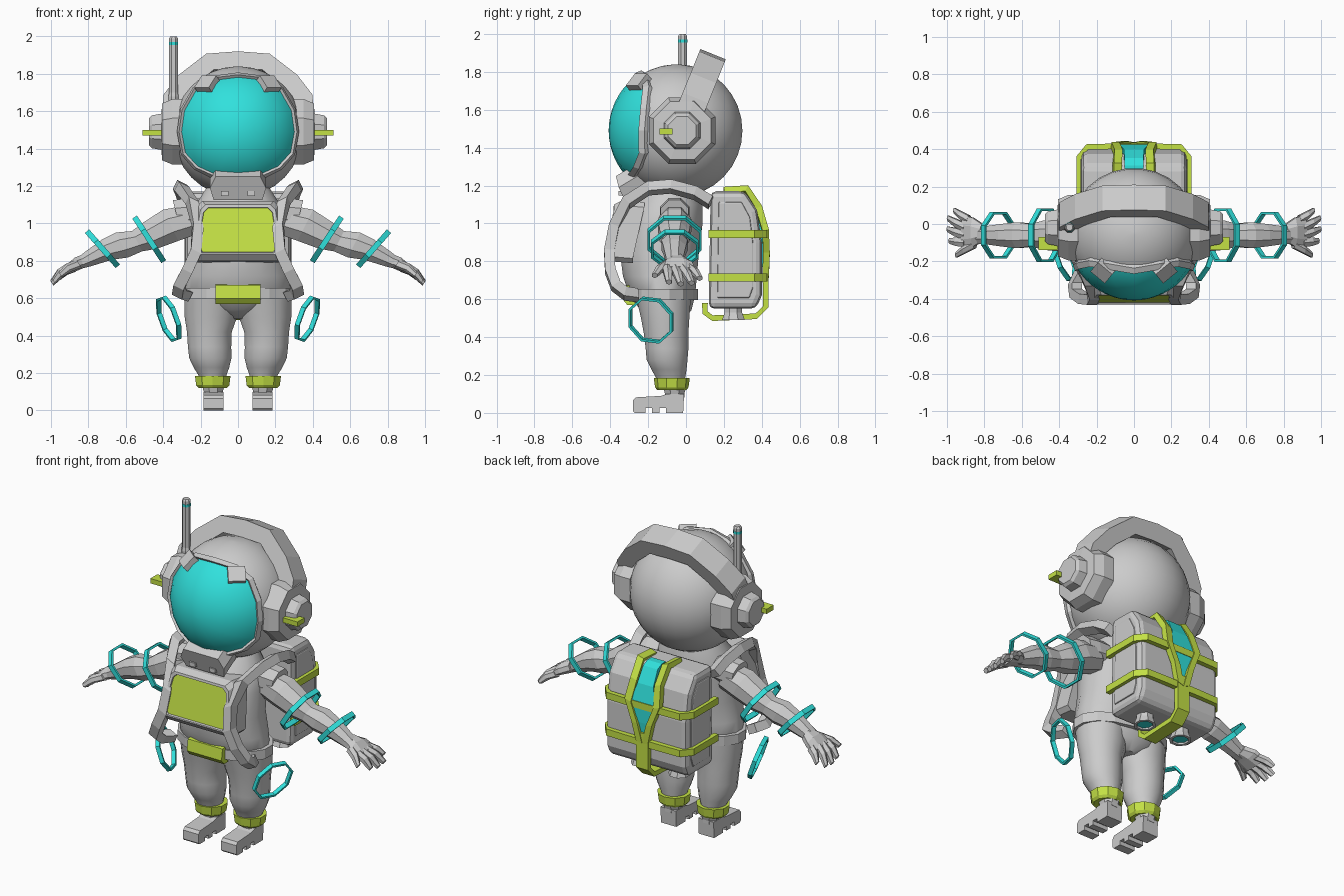
import bpy, bmesh
from math import sin, cos, pi, asin, hypot, radians
from mathutils import Vector as V

if "Cube" in bpy.data.objects:
    bpy.data.objects.remove(bpy.data.objects["Cube"])


def material(name, rgb):
    m = bpy.data.materials.new(name)
    m.diffuse_color = (*rgb, 1)
    m.use_nodes = True
    m.node_tree.nodes["Principled BSDF"].inputs["Base Color"].default_value = m.diffuse_color
    return m


LIME = material("lime", (0.55, 0.75, 0.06))
TEAL = material("teal", (0.03, 0.75, 0.72))


def loft(name, rings, mat=None, mirror=False, closed=False, caps=True, smooth=0, bevel=0):
    """Skin a list of equal point rings; optionally mirror over x = 0."""
    bm = bmesh.new()
    rows = [[bm.verts.new(p) for p in r] for r in rings]
    n = len(rows[0])
    for a, b in zip(rows, rows[1:] + rows[:1] if closed else rows[1:]):
        for i in range(n):
            j = (i + 1) % n
            bm.faces.new((a[i], a[j], b[j], b[i]))
    if caps and not closed:
        bm.faces.new(rows[0][::-1])
        bm.faces.new(rows[-1])
    bmesh.ops.recalc_face_normals(bm, faces=bm.faces)
    me = bpy.data.meshes.new(name)
    bm.to_mesh(me)
    bm.free()
    if smooth:
        for p in me.polygons:
            p.use_smooth = True
        me.set_sharp_from_angle(angle=radians(smooth))
    ob = bpy.data.objects.new(name, me)
    bpy.context.collection.objects.link(ob)
    if mat:
        me.materials.append(mat)
    if bevel:
        mod = ob.modifiers.new("bevel", 'BEVEL')
        mod.width, mod.segments = bevel, 2
    if mirror:
        ob.modifiers.new("mirror", 'MIRROR')
    return ob


def oval(c, u, v, n=8, turn=0.5):
    """Ring of n points about c with half axes u and v."""
    c, u, v = V(c), V(u), V(v)
    return [c + u * cos(2 * pi * (i + turn) / n) + v * sin(2 * pi * (i + turn) / n) for i in range(n)]


def box(name, c, size, mat=None, mirror=False, bevel=0):
    x, y, z = (s / 2 for s in size)
    c = V(c)
    r = [[c + V((a * x, b * y, h * z)) for a, b in ((-1, -1), (1, -1), (1, 1), (-1, 1))] for h in (-1, 1)]
    return loft(name, r, mat, mirror, bevel=bevel)


def prism(name, yz, x0, x1, mat=None, mirror=False, bevel=0):
    return loft(name, [[(x, y, z) for y, z in yz] for x in (x0, x1)], mat, mirror, bevel=bevel)


def band(name, pts, side, w, t, mat=None, mirror=False, closed=False):
    """Flat strap: rectangle w (along side) by t swept along points."""
    pts, side = [V(p) for p in pts], V(side).normalized()
    n, rings = len(pts), []
    for i, p in enumerate(pts):
        a = pts[i - 1] if closed or i else p
        b = pts[(i + 1) % n] if closed or i < n - 1 else p
        nor = (b - a).cross(side).normalized() * t / 2
        s = side * w / 2
        rings.append([p + s + nor, p - s + nor, p - s - nor, p + s - nor])
    return loft(name, rings, mat, mirror, closed)


def hoop(name, c, axis, r, mat, w=0.03, t=0.014):
    axis = V(axis).normalized()
    u = axis.cross(V((0, 1, 0))).normalized()
    band(name, oval(c, u * r, axis.cross(u) * r, 8), axis, w, t, mat, True, True)


# Helmet shell
HC, R = V((0, -0.05, 1.49)), 0.35
prof = [pi * (i + 0.15) / 16.3 for i in range(17)]
loft("helmet", [oval(HC - V((0, 0, R * cos(a))), (R * sin(a), 0, 0), (0, R * sin(a), 0), 28) for a in prof], smooth=40)

# Visor glass and frame: a rounded outline projected on the helmet sphere
half = [(0, .285), (.13, .27), (.22, .215), (.28, .11), (.295, 0), (.275, -.11), (.21, -.18), (.11, -.225), (0, -.23)]
outline = half + [(-x, z) for x, z in half[-2:0:-1]]


def on_head(scale, extra, r):
    ring = []
    for x, z in outline:
        d = hypot(x, z)
        a = asin(d / R) * scale + extra
        ring.append(HC + V((x / d * sin(a), -cos(a), z / d * sin(a))) * r)
    return ring


loft("visor", [on_head(s, 0, 0.358) for s in (1.04, .92, .8, .68, .56, .44, .32, .2, .1, .02)], TEAL, smooth=40)
loft("visor_frame", [on_head(1, e, r) for e, r in ((0, .335), (0, .374), (.09, .368), (.13, .34))], closed=True)

# Brow tabs gripping the visor edge
d = V((.165, -.2, .255)).normalized()
u = d.cross(V((0, 0, 1))).normalized()
v = u.cross(d)
loft("brow_tab", [[HC + d * r + u * a * .05 + v * b * .045 for a, b in ((-1, -1), (1, -1), (1, 1), (-1, 1))]
                  for r in (.33, .385)], mirror=True)

# Chin block
loft("chin_block", [[(x, y + dy, z + dy * .6) for x, y, z in
                     ((-.13, -.325, 1.125), (.13, -.325, 1.125), (.15, -.355, 1.19), (.12, -.37, 1.25), (-.12, -.37, 1.25), (-.15, -.355, 1.19))]
                    for dy in (0, .12)])
box("chin_bolt", (.07, -.345, 1.16), (.04, .02, .025), mirror=True)

# Ear pods, buttons and tilted headband
loft("ear_pod", [oval((x, -.02, 1.49), (0, r, 0), (0, 0, r)) for x, r in
                 ((.28, .19), (.35, .19), (.405, .165), (.41, .105), (.46, .095), (.475, .08))], mirror=True)
box("ear_button", (.46, -.105, 1.485), (.10, .07, .03), LIME, True)
arc = [(.36, .03), (.35, .17), (.28, .265), (.15, .375)]
tilt = radians(22)
path = arc + [(0, .385)] + [(-x, h) for x, h in arc[::-1]]
band("headband", [(x, -.02 + h * sin(tilt), 1.49 + h * cos(tilt)) for x, h in path], (0, cos(tilt), -sin(tilt)), .145, .1)

# Antenna
loft("antenna", [oval((-.345, -.018, z), (r, 0, 0), (0, r, 0)) for z, r in
                 ((1.6, .03), (1.68, .03), (1.7, .025), (1.99, .025), (2.0, .018))])
loft("antenna_ring", [oval((-.345, -.018, z), (.027, 0, 0), (0, .027, 0)) for z in (1.955, 1.97)], TEAL)

# Torso and belt
loft("torso", [oval((0, (a + b) / 2, z), (rx, 0, 0), (0, (b - a) / 2, 0), 20) for z, rx, a, b in
               ((.49, .06, -.17, -.02), (.54, .2, -.24, .03), (.62, .285, -.30, .05), (.72, .275, -.335, .06), (.84, .25, -.35, .07),
                (1.0, .25, -.34, .09), (1.1, .23, -.29, .09), (1.22, .15, -.2, .06))], smooth=40)
band("belt", oval((0, -.125, .625), (.295, 0, 0), (0, .18, 0), 16), (0, 0, 1), .06, .025, closed=True)
prism("buckle", [(-.325, .67), (-.335, .6), (-.31, .57), (-.27, .57), (-.27, .68)], -.12, .12, LIME)


# Chest panel with a raised rim and lime screen
def plate(top, bottom, zt, zb, dy):
    yt, yb = -.37 - (1.11 - zt) * .19, -.37 - (1.11 - zb) * .19
    c = .025
    return [(s * x, y + dy, z) for s, x, y, z in
            ((-1, bottom - c, yb, zb), (1, bottom - c, yb, zb), (1, bottom, yb, zb + c), (1, top, yt, zt - c),
             (1, top - c, yt, zt), (-1, top - c, yt, zt), (-1, top, yt, zt - c), (-1, bottom, yb, zb + c))]


loft("chest_frame", [plate(.22, .25, 1.11, .79, .15), plate(.215, .255, 1.12, .80, .03), plate(.20, .235, 1.10, .835, -.008),
                     plate(.185, .215, 1.085, .842, -.008), plate(.18, .21, 1.08, .847, .012)])
loft("chest_screen", [plate(.185, .21, 1.085, .847, d) for d in (.03, .001)], LIME)

# Shoulder harness running from the backpack over the shoulder and bulging round the hip
band("harness", [(.28, .13, 1.11), (.295, .05, 1.16), (.31, -.08, 1.195), (.3, -.2, 1.185), (.245, -.315, 1.11), (.215, -.38, .98),
                 (.225, -.405, .85), (.27, -.4, .75), (.312, -.37, .67), (.315, -.32, .63), (.28, -.25, .62)], (1, 0, .5), .06, .055, mirror=True)

# Arms: shoulder block, sleeve, hand
loft("shoulder", [oval((x, -.06, z), (0, r, 0), (.25 * r, 0, r), 8) for x, z, r in
                  ((.18, 1.06, .08), (.26, 1.055, .085), (.33, 1.05, .08))], mirror=True)
loft("arm", [oval((x, -.06, z), (0, ry, 0), (.45 * rz, 0, .9 * rz), 8) for x, z, ry, rz in
             ((.25, 1.02, .08, .09), (.36, .99, .095, .1), (.47, .935, .085, .085), (.54, .905, .065, .065),
              (.62, .885, .075, .08), (.70, .86, .065, .065), (.80, .81, .05, .045), (.84, .79, .05, .035))], mirror=True)
loft("palm", [oval((x, -.045, z), (0, ry, 0), (.4 * rz, 0, rz), 8) for x, z, ry, rz in
              ((.81, .805, .048, .035), (.86, .785, .085, .035), (.915, .75, .1, .024))], mirror=True)
for i, (bx, by, tx, ty, tz) in enumerate(((.88, .02, .965, .072, .71), (.90, -.02, .998, .03, .685), (.90, -.06, 1.0, -.028, .68),
                                          (.90, -.1, .99, -.09, .69), (.85, -.105, .955, -.165, .725))):
    b, t = V((bx, by, .765 if i < 4 else .785)), V((tx - .005, ty, tz))
    m = (b + t) / 2 + V((.006, 0, .008))
    loft("finger" if i < 4 else "thumb", [oval(p, (0, r, 0), (.5 * r, 0, .8 * r), 6)
                                          for p, r in ((b, .028), (m, .026), (t, .017))], mirror=True)

# Floating hoops around arms and thighs
hoop("upper_arm_hoop", (.475, -.06, .915), (.84, 0, -.55), .147, TEAL)
hoop("wrist_hoop", (.725, -.06, .865), (.75, 0, -.66), .128, TEAL)
hoop("thigh_hoop", (.37, -.185, .49), (.88, -.33, -.32), .125, TEAL, .025)

# Legs, cuffs and boots
loft("leg", [oval((cx, cy, z), (rx, 0, 0), (0, ry, 0), 16) for z, cx, rx, cy, ry in
             ((.63, .14, .15, -.12, .15), (.5, .145, .143, -.11, .13), (.42, .153, .122, -.105, .12), (.34, .152, .118, -.1, .115),
              (.28, .148, .115, -.1, .11), (.23, .142, .097, -.09, .095), (.19, .137, .077, -.082, .08), (.16, .135, .07, -.08, .075))],
     mirror=True, smooth=40)
loft("cuff", [oval((.135, -.075, z), (r, 0, 0), (0, r * .95, 0), 10) for z, r in
              ((.12, .08), (.135, .093), (.185, .1), (.185, .07))], LIME, True)
loft("ankle", [oval((.132, -.06, z), (r, 0, 0), (0, r, 0), 8) for z, r in ((.08, .055), (.1, .055), (.15, .07))], mirror=True)
prism("boot", [(-.28, .01), (-.27, 0), (-.215, 0), (-.215, .025), (-.18, .025), (-.18, 0), (-.14, 0), (-.14, .025), (-.105, .025),
               (-.105, 0), (-.015, 0), (-.01, .1), (-.1, .1), (-.13, .09), (-.265, .082), (-.28, .065)], .078, .184, mirror=True)

# Backpack with side plates and thrusters
pack = [(.12, .55), (.37, .55), (.40, .62), (.40, .9), (.375, 1.07), (.31, 1.17), (.13, 1.17)]
prism("backpack", pack, -.28, .28, bevel=.03)
prism("side_plate", [(.26 + (y - .26) * .68, .86 + (z - .86) * .82) for y, z in pack], .26, .287, mirror=True, bevel=.008)
loft("thruster", [oval((.13, .25, z), (r, 0, 0), (0, r, 0), 8) for z, r in
                  ((.57, .05), (.53, .05), (.49, .065), (.49, .048), (.51, .042))], mirror=True)
loft("thruster_core", [oval((.13, .25, z), (.045, 0, 0), (0, .045, 0), 8) for z in (.5, .515)], TEAL, True)

# Backpack straps and rear window
for z in (.945, .715):
    side = [(.293, .12), (.293, .36), (.25, .412), (.12, .415)]
    band("pack_strap", [(x, y, z) for x, y in side] + [(-x, y, z) for x, y in side[::-1]], (0, 0, 1), .042, .03, LIME)
band("curved_strap", [(.09, .2, 1.17), (.09, .32, 1.18), (.085, .385, 1.08), (.1, .42, .96), (.05, .425, .84), (.02, .42, .72)],
     (1, 0, .3), .045, .035, LIME, True)
band("centre_strap", [(0, .42, .78), (0, .42, .56), (0, .37, .51), (0, .14, .5), (0, .1, .53), (0, .1, .58)], (1, 0, 0), .085, .03, LIME)
window = [(.05, .3, 1.18), (.05, .34, 1.16), (.055, .39, 1.07), (.085, .415, .96), (.04, .415, .84), (.01, .41, .77)]
loft("rear_window", [[(-x, y - .03, z), (x, y - .03, z), (x, y + .012, z), (-x, y + .012, z)] for x, y, z in window], TEAL)
